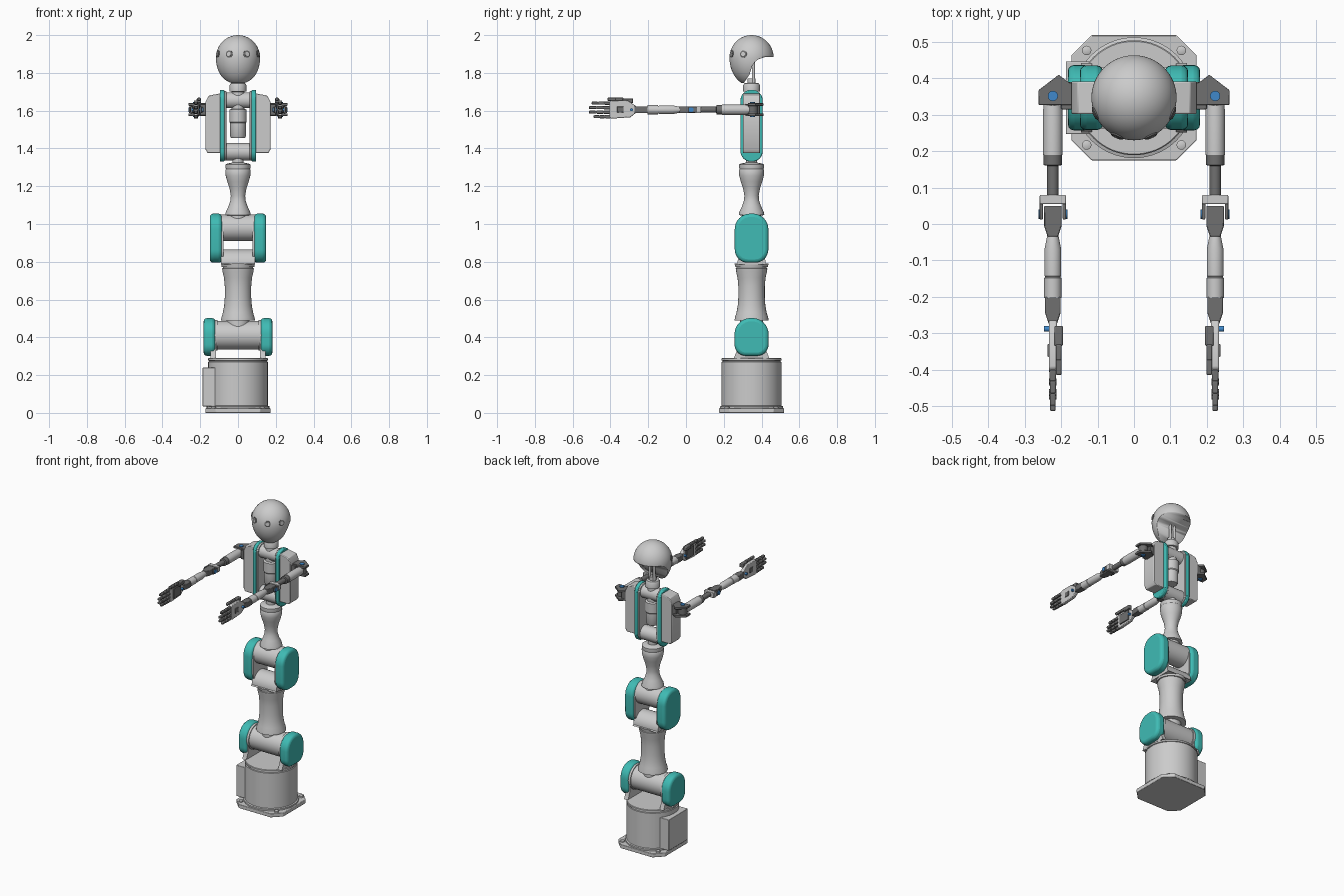
import bpy, bmesh, math
from mathutils import Vector

if "Cube" in bpy.data.objects:
    bpy.data.objects.remove(bpy.data.objects["Cube"])

CY = 0.347  # depth of the body axis


def material(name, rgb):
    m = bpy.data.materials.new(name)
    m.diffuse_color = (*rgb, 1)
    m.use_nodes = True
    m.node_tree.nodes["Principled BSDF"].inputs["Base Color"].default_value = m.diffuse_color
    return m


TEAL = material("teal", (0.05, 0.50, 0.46))
DARK = material("dark_grey", (0.16, 0.16, 0.16))
BLUE = material("blue", (0.05, 0.25, 0.60))


def finish(name, bm, mat=None, bevel=0, segments=2):
    bmesh.ops.recalc_face_normals(bm, faces=bm.faces)
    me = bpy.data.meshes.new(name)
    bm.to_mesh(me)
    bm.free()
    ob = bpy.data.objects.new(name, me)
    bpy.context.collection.objects.link(ob)
    if mat:
        me.materials.append(mat)
    if bevel:
        b = ob.modifiers.new("bevel", "BEVEL")
        b.width, b.segments, b.limit_method = bevel, segments, "ANGLE"
        b.angle_limit = math.radians(40)
    bpy.ops.object.select_all(action="DESELECT")
    bpy.context.view_layer.objects.active = ob
    ob.select_set(True)
    bpy.ops.object.shade_smooth_by_angle(angle=math.radians(35))
    return ob


def lathe(name, profile, origin=(0, CY, 0), axis=(0, 0, 1), mat=None, seg=32):
    """Revolve (radius, distance) points around an axis."""
    bm = bmesh.new()
    q = Vector((0, 0, 1)).rotation_difference(Vector(axis))
    rings = []
    for r, t in profile:
        rings.append([bm.verts.new(q @ Vector((r * math.cos(a), r * math.sin(a), t)) + Vector(origin))
                      for a in (2 * math.pi * i / seg for i in range(seg))])
    for lo, hi in zip(rings, rings[1:]):
        for i in range(seg):
            j = (i + 1) % seg
            bm.faces.new((lo[i], lo[j], hi[j], hi[i]))
    bm.faces.new(rings[0])
    bm.faces.new(rings[-1])
    return finish(name, bm, mat)


def rod_x(name, r, x0, x1, y, z, mat=None, seg=32):
    return lathe(name, [(r, x0), (r, x1)], (0, y, z), (1, 0, 0), mat, seg)


def prism(name, pts, a, b, plane="yz", mat=None, bevel=0, segments=2):
    """Extrude a flat outline between a and b across its plane."""
    put = {"yz": lambda p, d: (d, *p), "xy": lambda p, d: (*p, d), "xz": lambda p, d: (p[0], d, p[1])}[plane]
    bm = bmesh.new()
    lo, hi = ([bm.verts.new(put(p, d)) for p in pts] for d in (a, b))
    bm.faces.new(lo)
    bm.faces.new(hi)
    for i in range(len(pts)):
        j = (i + 1) % len(pts)
        bm.faces.new((lo[i], lo[j], hi[j], hi[i]))
    return finish(name, bm, mat, bevel, segments)


def box(name, x, y, z, mat=None, bevel=0.003):
    return prism(name, [(x[0], y[0]), (x[1], y[0]), (x[1], y[1]), (x[0], y[1])], z[0], z[1], "xy", mat, bevel)


def rounded(cy, cz, w, h, rt, rb, n=8):
    """Rounded rectangle outline with separate top and bottom radii."""
    pts = []
    for k, (sy, sz, r) in enumerate(((1, 1, rt), (-1, 1, rt), (-1, -1, rb), (1, -1, rb))):
        for i in range(n + 1):
            a = math.pi / 2 * (k + i / n)
            pts.append((cy + sy * (w / 2 - r) + r * math.cos(a), cz + sz * (h / 2 - r) + r * math.sin(a)))
    return pts


# Base
w, c = 0.172, 0.055
prism("base_plate", [(sx * u, CY + sy * v) for sx, sy, order in ((1, 1, 0), (-1, 1, 1), (-1, -1, 0), (1, -1, 1))
                     for u, v in (((w, w - c), (w - c, w)) if not order else ((w - c, w), (w, w - c)))],
      0, 0.025, "xy", None, 0.003)
lathe("base_drum", [(0.166, 0.02), (0.166, 0.035), (0.158, 0.038), (0.158, 0.27), (0.153, 0.272),
                    (0.153, 0.276), (0.158, 0.278), (0.158, 0.288), (0.155, 0.291)], seg=64)
box("base_control_box", (-0.187, -0.11), (CY - 0.1, CY + 0.1), (0.035, 0.24))
for sx in (-1, 1):
    for sy in (-1, 1):
        lathe("base_bolt", [(0.013, 0.02), (0.013, 0.034), (0.009, 0.036)], (sx * 0.13, CY + sy * 0.13, 0), seg=16)

# Lower joint and lower link
rod_x("lower_joint_barrel", 0.076, -0.125, 0.125, CY, 0.411, seg=48)
for s in (-1, 1):
    rod_x("lower_joint_flange", 0.082, s * 0.108, s * 0.125, CY, 0.411)
    prism("lower_joint_bracket", [(CY - 0.095, 0.288), (CY + 0.095, 0.288), (CY + 0.075, 0.335),
                                  (CY + 0.075, 0.43), (CY - 0.075, 0.43), (CY - 0.075, 0.335)], s * 0.116, s * 0.145)
    prism("lower_joint_cover", rounded(CY, 0.402, 0.18, 0.2, 0.085, 0.06), s * 0.12, s * 0.182, "yz", TEAL, 0.018, 3)
lathe("lower_link", [(0.06, 0.42), (0.06, 0.488), (0.09, 0.49), (0.088, 0.505), (0.08, 0.53), (0.073, 0.57), (0.07, 0.61),
                     (0.07, 0.67), (0.074, 0.715), (0.082, 0.75), (0.084, 0.765), (0.08, 0.766),
                     (0.08, 0.772), (0.086, 0.773), (0.09, 0.79)], seg=48)

# Middle joint and upper link
prism("middle_joint_saddle", [(CY - 0.085, 0.785), (CY + 0.085, 0.785)] +
      [(CY + 0.075 * math.cos(a), 0.79 + 0.075 * math.sin(a)) for a in (math.pi * i / 24 for i in range(25))], -0.09, 0.09)
rod_x("middle_joint_barrel", 0.07, -0.09, 0.09, CY, 0.98, seg=48)
for s in (-1, 1):
    prism("middle_joint_plate", rounded(CY, 0.915, 0.15, 0.23, 0.07, 0.06), s * 0.078, s * 0.09)
    prism("middle_joint_cover", rounded(CY, 0.925, 0.178, 0.26, 0.082, 0.07), s * 0.085, s * 0.149, "yz", TEAL, 0.018, 3)
lathe("upper_link", [(0.05, 0.99), (0.05, 1.045), (0.068, 1.047), (0.064, 1.065), (0.05, 1.095), (0.04, 1.125),
                     (0.038, 1.15), (0.045, 1.19), (0.057, 1.225), (0.065, 1.255), (0.067, 1.285),
                     (0.064, 1.29), (0.066, 1.3), (0.066, 1.315), (0.055, 1.32), (0.03, 1.325), (0.03, 1.38)], seg=48)

# Torso
rod_x("waist_barrel", 0.046, -0.075, 0.075, CY, 1.382)
rod_x("chest_barrel", 0.042, -0.075, 0.075, CY, 1.655)
lathe("spine_motor", [(0.036, 1.455), (0.042, 1.465), (0.042, 1.535), (0.046, 1.54), (0.046, 1.605), (0.034, 1.61), (0.034, 1.69)])
for s in (-1, 1):
    prism("torso_inner_plate", rounded(CY, 1.52, 0.105, 0.37, 0.05, 0.05), s * 0.062, s * 0.076, bevel=0.003)
    prism("torso_band", rounded(CY, 1.52, 0.118, 0.38, 0.056, 0.056), s * 0.072, s * 0.096, "yz", TEAL, 0.005)
    prism("torso_side_pack", [(s * x, z) for x, z in ((0.09, 1.375), (0.16, 1.375), (0.172, 1.395), (0.172, 1.645),
                              (0.155, 1.68), (0.09, 1.692))], CY - 0.045, CY + 0.045, "xz", None, 0.004)

# Neck and head
lathe("neck_collar", [(0.034, 1.66), (0.034, 1.7), (0.044, 1.702), (0.044, 1.735), (0.038, 1.745), (0.022, 1.747), (0.022, 1.77)])
for s in (-1, 1):
    lathe("neck_rod", [(0.008, 1.74), (0.008, 1.9)], (s * 0.016, CY + 0.01, 0), seg=12)
egg = []
for i in range(25):
    a = math.radians(-64 + 152 * i / 24)
    egg.append((0.117 * math.cos(a), 1.88 + (0.15 if a < 0 else 0.12) * math.sin(a)))
head = lathe("head_shell", egg, seg=64)
cutter = prism("head_cutter", [(0.3, 1.6), (0.305, 1.745), (0.335, 1.79), (0.35, 1.835), (0.365, 1.858), (0.385, 1.873),
                               (0.42, 1.884), (0.6, 1.89), (0.6, 1.6)], -0.3, 0.3)
cut = head.modifiers.new("open_back", "BOOLEAN")
cut.operation, cut.object, cut.solver = "DIFFERENCE", cutter, "EXACT"
bpy.context.view_layer.objects.active = head
bpy.ops.object.modifier_apply(modifier=cut.name)
bpy.data.objects.remove(cutter)
for s in (-1, 1):
    for name, deg in (("eye", -66), ("side_sensor", -22)):
        d = Vector((s * math.cos(math.radians(deg)), math.sin(math.radians(deg)), 0.1)).normalized()
        lathe(name + "_ring", [(0.019, 0.1), (0.019, 0.117), (0.014, 0.12)], (0, CY, 1.888), d, DARK, 24)
        lathe(name + "_lens", [(0.011, 0.1), (0.011, 0.121)], (0, CY, 1.888), d, None, 16)

# Arms
AZ = 1.605
for s in (-1, 1):
    ax = s * 0.223
    arm = (ax, 0, AZ)
    fwd = (0, -1, 0)
    outline = [(s * x, y) for x, y in ((0.165, 0.327), (0.262, 0.327), (0.262, 0.368), (0.207, 0.41), (0.18, 0.39), (0.165, 0.385))]
    for z in (1.572, 1.626):
        prism("shoulder_bracket", outline, z, z + 0.014, "xy", DARK, 0.002)
    box("shoulder_mount", sorted((s * 0.165, s * 0.2)), (0.315, 0.39), (1.575, 1.635), DARK)
    lathe("shoulder_core", [(0.028, 1.58), (0.028, 1.63)], (ax, 0.352, 0), mat=DARK)
    lathe("shoulder_pin", [(0.014, 1.567), (0.014, 1.645)], (ax, 0.352, 0), mat=BLUE, seg=24)
    lathe("upper_arm", [(0.024, -0.335), (0.027, -0.31), (0.027, -0.19)], arm, fwd)
    lathe("upper_arm_collar", [(0.025, -0.192), (0.025, -0.162), (0.016, -0.16), (0.016, -0.07)], arm, fwd, DARK)
    # Elbow
    box("elbow_yoke", (ax - 0.036, ax + 0.036), (0.055, 0.08), (AZ - 0.018, AZ + 0.018), None)
    for t in (-1, 1):
        box("elbow_prong", sorted((ax + t * 0.027, ax + t * 0.036)), (0.012, 0.06), (AZ - 0.016, AZ + 0.016), DARK)
        rod_x("elbow_pin", 0.013, ax + t * 0.03, ax + t * 0.04, 0.027, AZ, BLUE, 20)
    prism("elbow_block", [(ax - 0.024, 0.05), (ax + 0.024, 0.05), (ax + 0.024, -0.005), (ax + 0.014, -0.035),
                          (ax - 0.014, -0.035), (ax - 0.024, -0.005)], AZ - 0.018, AZ + 0.018, "xy", DARK, 0.003)
    lathe("forearm", [(0.014, 0.025), (0.017, 0.04), (0.023, 0.07), (0.023, 0.143), (0.021, 0.144), (0.021, 0.147),
                      (0.024, 0.148), (0.024, 0.203)], arm, fwd)
    # Wrist and hand
    prism("wrist_block", [(ax - 0.021, -0.2), (ax + 0.021, -0.2), (ax + 0.021, -0.245), (ax + 0.011, -0.275),
                          (ax - 0.011, -0.275), (ax - 0.021, -0.245)], AZ - 0.018, AZ + 0.018, "xy", DARK, 0.003)
    rod_x("wrist_pin", 0.008, ax - 0.024, ax + 0.024, -0.288, AZ, BLUE, 16)
    prism("palm", [(-0.265, 1.588), (-0.295, 1.565), (-0.39, 1.558), (-0.405, 1.562), (-0.405, 1.645), (-0.395, 1.655),
                   (-0.31, 1.655), (-0.265, 1.625)], ax - 0.011, ax + 0.011, bevel=0.004)
    box("palm_pad", sorted((ax - s * 0.018, ax)), (-0.38, -0.3), (1.575, 1.64), DARK)
    box("hand_back_plate", sorted((ax, ax + s * 0.015)), (-0.365, -0.33), (1.59, 1.622), DARK)
    for z, tip in ((1.568, 0.49), (1.592, 0.515), (1.616, 0.515), (1.64, 0.5)):
        step = (tip - 0.4) / 3
        for k in range(3):
            y = -0.4 - k * step
            h = 0.009 - 0.0006 * k
            box("finger_segment", (ax - h, ax + h), (y - step + 0.001, y + 0.002), (z - h, z + h), DARK, 0.004)
            rod_x("finger_knuckle", 0.006, ax - 0.01, ax + 0.01, y, z, DARK, 12)
    tx = ax - s * 0.016
    box("thumb_base", (tx - 0.012, tx + 0.012), (-0.335, -0.28), (1.64, 1.665), DARK, 0.004)
    for y in (-0.335, -0.375):
        box("thumb_segment", (tx - 0.008, tx + 0.008), (y - 0.04, y + 0.004), (1.652, 1.669), DARK, 0.004)
